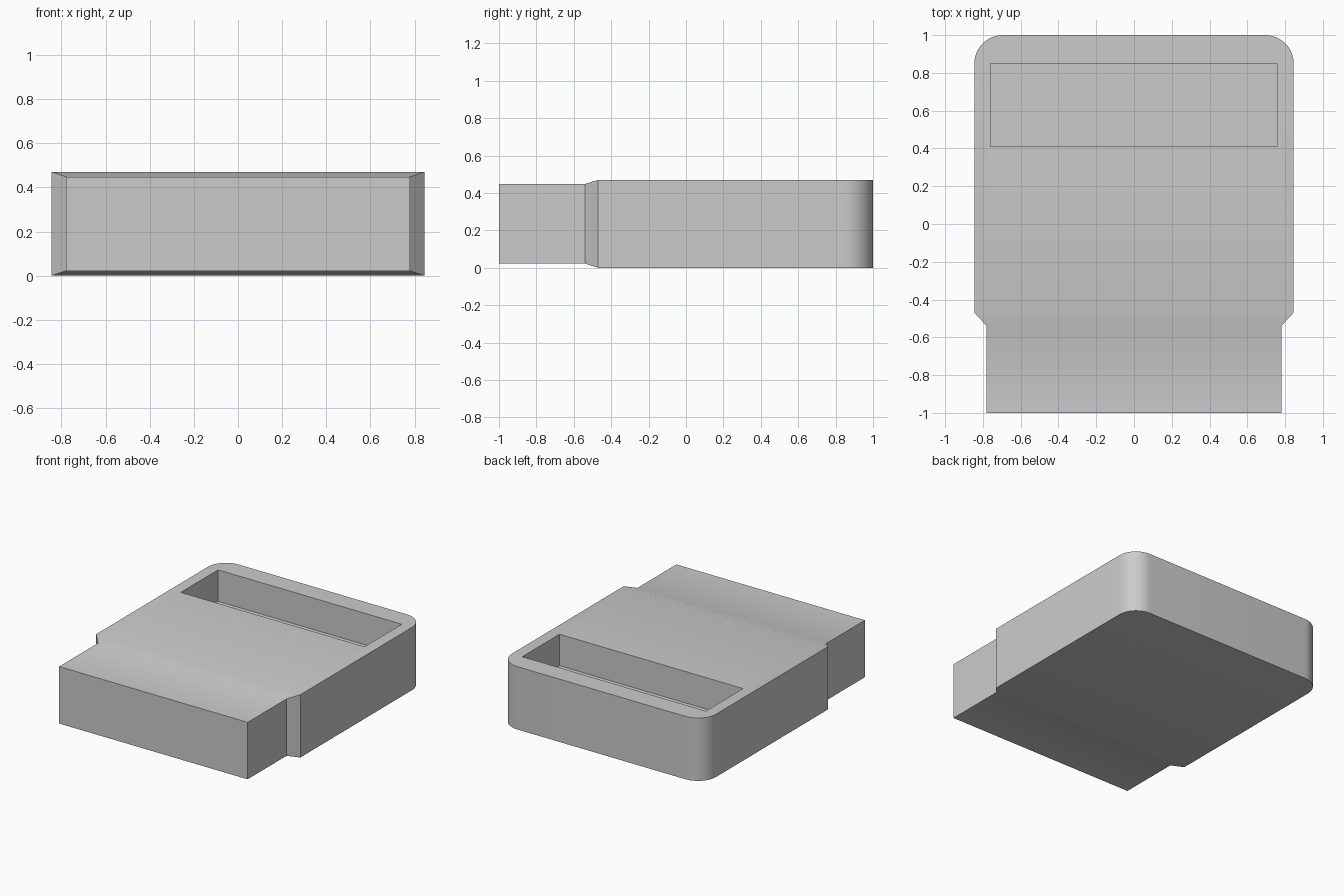
import bpy
import bmesh
import math

default_cube = bpy.data.objects.get("Cube")
if default_cube:
    bpy.data.objects.remove(default_cube, do_unlink=True)

HEIGHT = 0.47
BACK_Y = 1.0


def flat_material(name, color):
    mat = bpy.data.materials.new(name)
    mat.use_nodes = True
    mat.diffuse_color = color
    mat.node_tree.nodes["Principled BSDF"].inputs["Base Color"].default_value = color
    return mat


def add_object(name, bm):
    bmesh.ops.recalc_face_normals(bm, faces=bm.faces)
    mesh = bpy.data.meshes.new(name)
    bm.to_mesh(mesh)
    bm.free()
    obj = bpy.data.objects.new(name, mesh)
    bpy.context.collection.objects.link(obj)
    return obj


def loft(sections):
    """Skin rectangular sections given as (y, half width, bottom, top)."""
    bm = bmesh.new()
    rings = [[bm.verts.new(p) for p in
              ((-w, y, lo), (w, y, lo), (w, y, hi), (-w, y, hi))]
             for y, w, lo, hi in sections]
    for a, b in zip(rings, rings[1:]):
        for i in range(4):
            j = (i + 1) % 4
            bm.faces.new((a[i], a[j], b[j], b[i]))
    bm.faces.new(rings[0])
    bm.faces.new(rings[-1])
    return bm


# Body: narrow front plug, short chamfered shoulder, wide rear housing
bm = loft([(-1.0, 0.78, 0.022, 0.448),
           (-0.54, 0.78, 0.022, 0.448),
           (-0.47, 0.845, 0.0, HEIGHT),
           (BACK_Y, 0.845, 0.0, HEIGHT)])

# Rounded rear corners
corners = [e for e in bm.edges
           if all(v.co.y > BACK_Y - 0.01 for v in e.verts)
           and abs(e.verts[0].co.x - e.verts[1].co.x) < 0.01]
bmesh.ops.bevel(bm, geom=corners, offset=0.15, offset_type='OFFSET',
                segments=12, profile=0.5, affect='EDGES')
body = add_object("body", bm)
body.data.materials.append(flat_material("grey", (0.6, 0.6, 0.6, 1.0)))

# Rectangular slot cut halfway down from the top
cutter = add_object("slot_cutter", loft([(0.41, 0.76, HEIGHT / 2, HEIGHT + 0.2),
                                         (0.85, 0.76, HEIGHT / 2, HEIGHT + 0.2)]))
cutter.hide_render = True
cut = body.modifiers.new("slot", 'BOOLEAN')
cut.operation = 'DIFFERENCE'
cut.solver = 'EXACT'
cut.object = cutter

bpy.ops.object.select_all(action='DESELECT')
bpy.context.view_layer.objects.active = body
body.select_set(True)
bpy.ops.object.modifier_apply(modifier=cut.name)
bpy.data.objects.remove(cutter, do_unlink=True)

# Smooth corners, crisp edges
bpy.ops.object.shade_smooth_by_angle(angle=math.radians(30))
